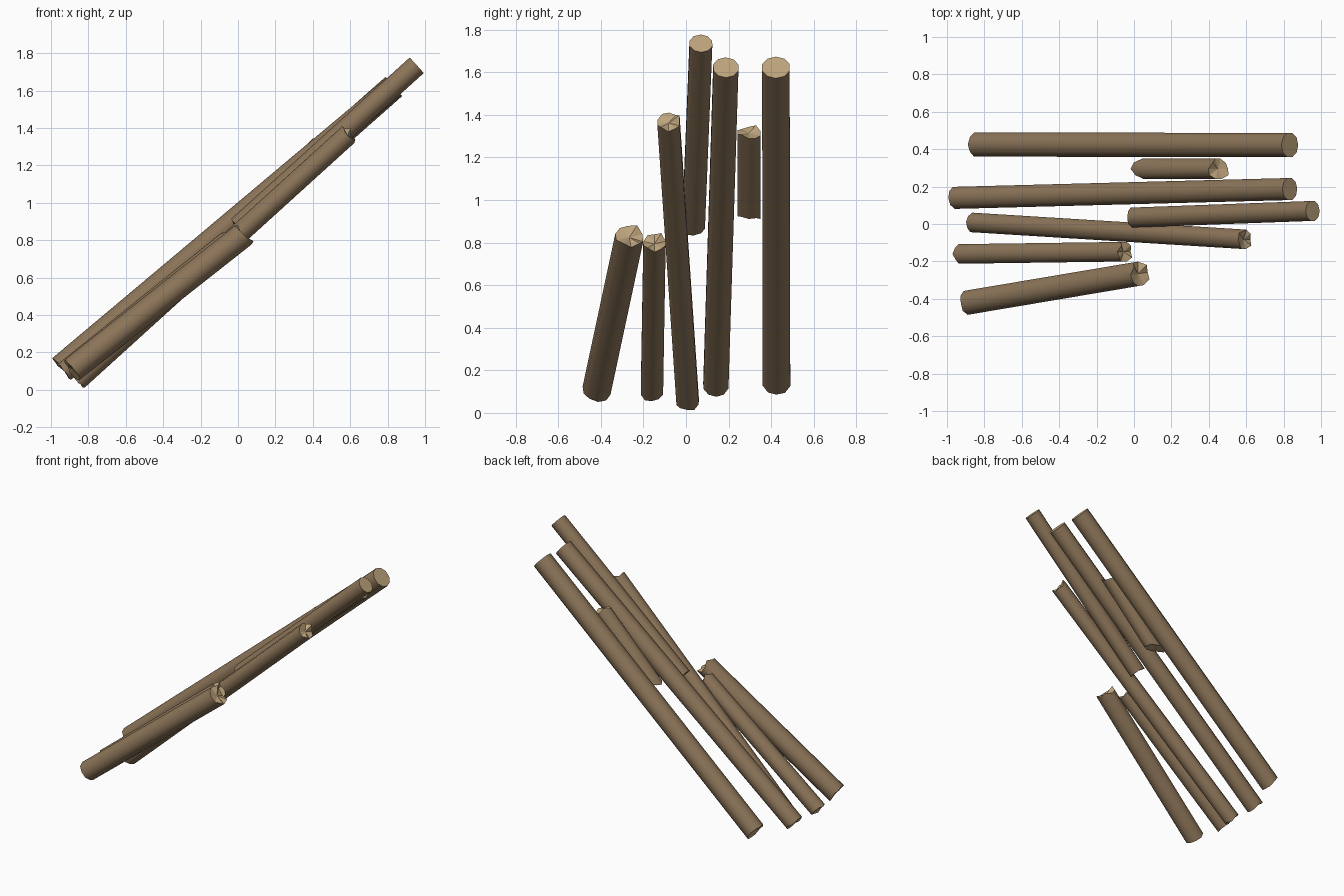
import bpy, bmesh, math, random
from mathutils import Vector

if "Cube" in bpy.data.objects:
    bpy.data.objects.remove(bpy.data.objects["Cube"])

random.seed(4)
SIDES = 10


def material(name, rgb):
    m = bpy.data.materials.new(name)
    m.diffuse_color = (*rgb, 1)
    m.use_nodes = True
    m.node_tree.nodes["Principled BSDF"].inputs["Base Color"].default_value = m.diffuse_color
    return m


BARK = material("brown bark", (0.26, 0.175, 0.098))
WOOD = material("pale cut wood", (0.52, 0.375, 0.205))


def log(name, start, end, r, low=(0, 0.008), high=(0, 0.0)):
    """Round log; low/high = (slant of the cut, jaggedness). Positive slant lengthens the underside."""
    a, b = Vector(start), Vector(end)
    d = (b - a).normalized()
    side = d.cross(Vector((0, 0, 1))).normalized()
    up = side.cross(d)
    bm = bmesh.new()
    rings = []
    for centre, sign, (slant, jag) in ((a, -1, low), (b, 1, high)):
        ring = []
        for i in range(SIDES):
            t = 2 * math.pi * (i + 0.5) / SIDES
            push = -slant * math.sin(t) + random.uniform(-jag, jag)
            ring.append(bm.verts.new(centre + r * (math.cos(t) * side + math.sin(t) * up) + d * sign * push))
        rings.append(ring)
    # bark
    for i in range(SIDES):
        j = (i + 1) % SIDES
        f = bm.faces.new((rings[0][i], rings[0][j], rings[1][j], rings[1][i]))
        f.smooth = True
    # broken ends, slightly hollowed where jagged
    for ring, centre, sign, (slant, jag) in ((rings[0], a, -1, low), (rings[1], b, 1, high)):
        mid = bm.verts.new(centre - d * sign * jag * 0.6)
        for i in range(SIDES):
            f = bm.faces.new((ring[i], ring[(i + 1) % SIDES], mid))
            f.material_index = 1
    for e in bm.edges:
        if len({f.material_index for f in e.link_faces}) > 1:
            e.smooth = False
    bmesh.ops.recalc_face_normals(bm, faces=bm.faces)
    me = bpy.data.meshes.new(name)
    bm.to_mesh(me)
    bm.free()
    me.materials.append(BARK)
    me.materials.append(WOOD)
    ob = bpy.data.objects.new(name, me)
    bpy.context.collection.objects.link(ob)


# long logs
log("long_log_back", (-0.845, 0.425, 0.14), (0.833, 0.422, 1.622), 0.068)
log("long_log_middle", (-0.95, 0.14, 0.125), (0.833, 0.187, 1.622), 0.062)
log("long_log_front", (-0.86, 0.008, 0.05), (0.595, -0.082, 1.37), 0.055, high=(0, 0.022))
# half-length logs
log("upper_log", (0.0, 0.035, 0.872), (0.955, 0.07, 1.735), 0.056)
log("upper_splinter_log", (0.065, 0.295, 0.92), (0.455, 0.295, 1.32), 0.057, low=(-0.05, 0.012), high=(0.02, 0.015))
log("lower_log", (-0.93, -0.16, 0.095), (-0.05, -0.148, 0.8), 0.055, high=(0, 0.015))
log("lower_front_log", (-0.89, -0.42, 0.105), (0.03, -0.265, 0.83), 0.068, high=(0, 0.017))
